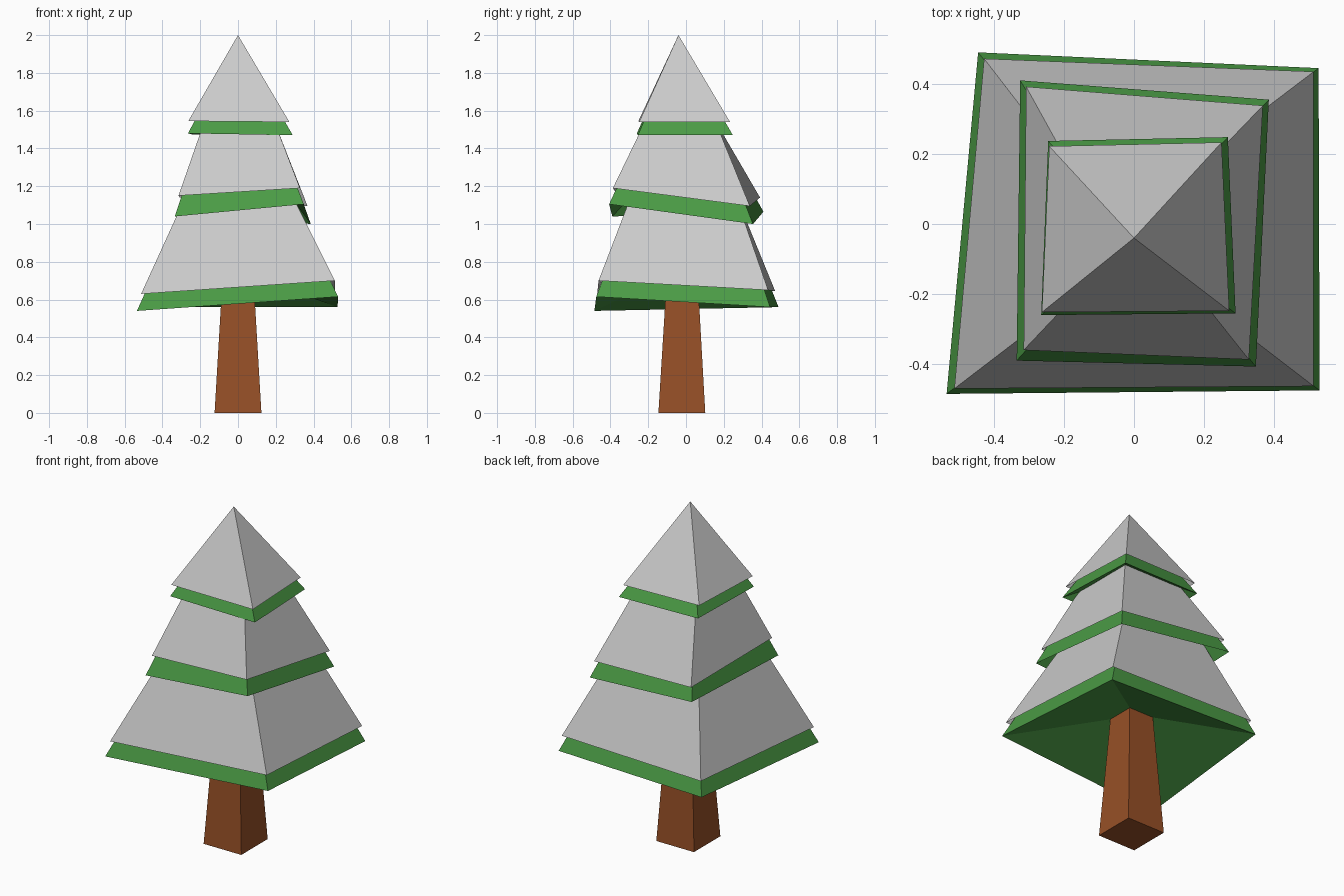
import bpy

if "Cube" in bpy.data.objects:
    bpy.data.objects.remove(bpy.data.objects["Cube"])


def material(name, rgb):
    m = bpy.data.materials.new(name)
    m.diffuse_color = (*rgb, 1)
    m.use_nodes = True
    m.node_tree.nodes["Principled BSDF"].inputs["Base Color"].default_value = m.diffuse_color
    return m


def square(cx, cy, half, z):
    # corner order: front left, front right, back right, back left
    return [(cx + sx * half, cy + sy * half, z)
            for sx, sy in ((-1, -1), (1, -1), (1, 1), (-1, 1))]


def loft(name, rings, mat=None, cap_start=False, cap_end=False):
    """Bridge four-corner rings from bottom to top; a one-point ring is a tip."""
    verts, faces, prev = [], [], None
    for ring in rings:
        cur = list(range(len(verts), len(verts) + len(ring)))
        verts += ring
        if prev:
            for i in range(4):
                j = (i + 1) % 4
                if len(cur) == 1:
                    faces.append((prev[i], prev[j], cur[0]))
                else:
                    faces.append((prev[i], prev[j], cur[j], cur[i]))
        elif cap_start:
            faces.append(cur[::-1])
        prev = cur
    if cap_end:
        faces.append(prev)
    mesh = bpy.data.meshes.new(name)
    mesh.from_pydata(verts, [], faces)
    if mat:
        mesh.materials.append(mat)
    ob = bpy.data.objects.new(name, mesh)
    bpy.context.collection.objects.link(ob)
    return ob


green = material("needles", (0.07, 0.33, 0.06))
brown = material("bark", (0.31, 0.08, 0.02))

# tapered trunk
loft("trunk", [square(0, -0.022, 0.124, 0), square(0, -0.02, 0.081, 0.73)],
     brown, cap_start=True, cap_end=True)

# each tier: needle rim, snow rim, underside ring, top (cx, cy, half, z)
tiers = {
    "lower": (
        [(-.535, -.485, .54), (.53, -.475, .615), (.527, .445, .56), (-.445, .49, .56)],
        [(-.513, -.47, .63), (.513, -.463, .70), (.513, .435, .65), (-.428, .472, .645)],
        (0, -0.02, 0.082, 0.72), (0.005, -0.013, 0.258, 1.2)),
    "middle": (
        [(-.335, -.39, 1.04), (.348, -.407, 1.105), (.385, .355, 1.0), (-.325, .41, 1.065)],
        [(-.315, -.36, 1.15), (.328, -.387, 1.19), (.368, .338, 1.095), (-.308, .392, 1.14)],
        (0.005, -0.013, 0.255, 1.17), (0.007, -0.03, 0.183, 1.55)),
    "upper": (
        [(-.265, -.26, 1.48), (.29, -.255, 1.47), (.268, .248, 1.47), (-.245, .237, 1.475)],
        [(-.263, -.252, 1.545), (.272, -.248, 1.54), (.25, .233, 1.54), (-.242, .222, 1.545)],
        (0.007, -0.03, 0.18, 1.53), None),
}

for label, (rim, snow_rim, under, top) in tiers.items():
    if top:
        cx, cy, half, z = top
        snow_top, green_top = square(*top), square(cx, cy, half - 0.012, z - 0.003)
    else:
        snow_top, green_top = [(0, -0.04, 2.0)], [(0, -0.04, 1.97)]
    # needles with a hollowed underside, then the snow shell lying over them
    loft(label + "_branches", [square(*under), rim, green_top], green,
         cap_start=True, cap_end=bool(top))
    loft(label + "_snow", [snow_rim, snow_top], cap_end=bool(top))
